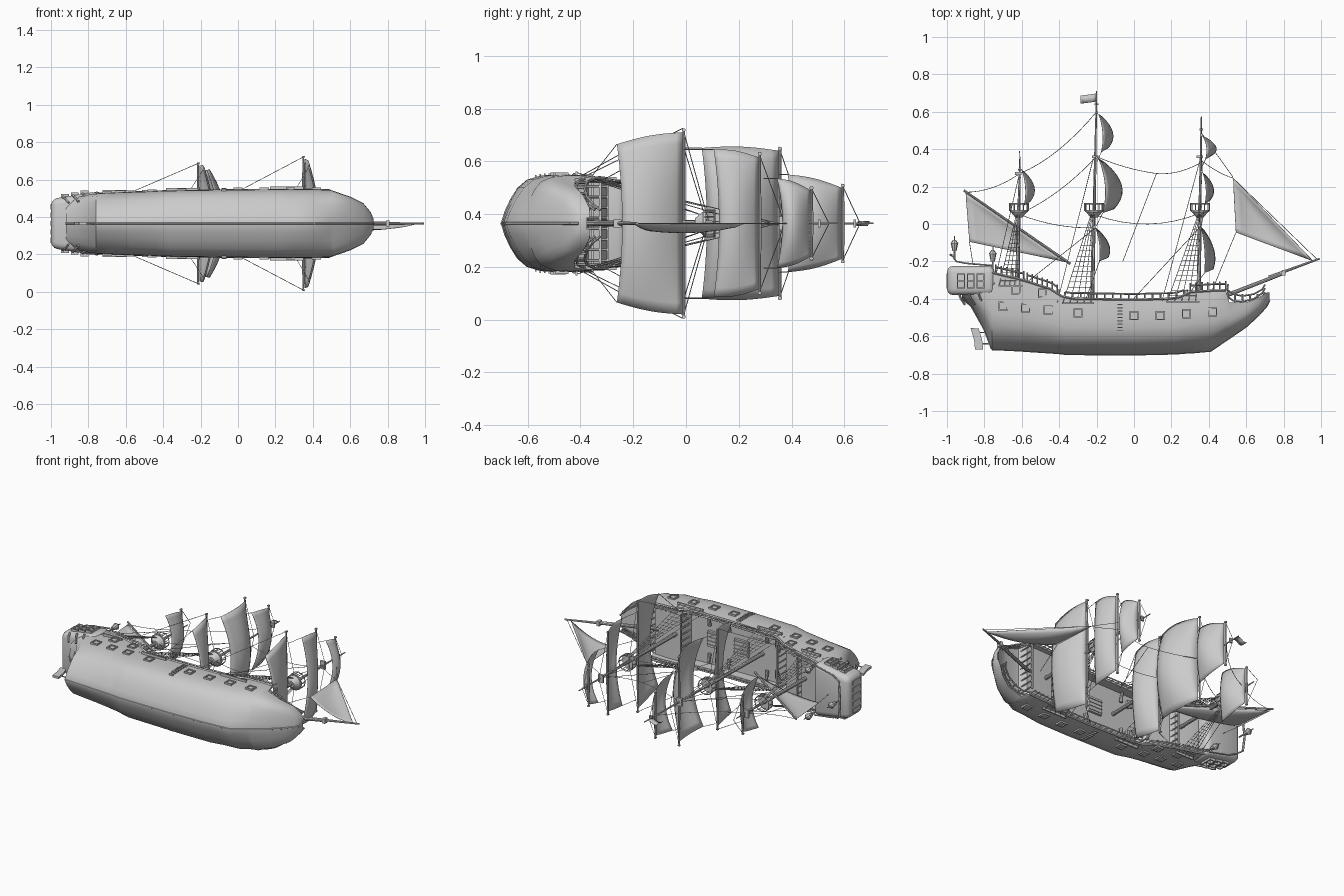
import bpy, bmesh, math
from mathutils import Vector, Matrix

if "Cube" in bpy.data.objects:
    bpy.data.objects.remove(bpy.data.objects["Cube"])

ZC = 0.365                      # ship lies on its side: +x bow, +y masthead, z = width
def P(x, y, s=0.0): return Vector((x, y, ZC + s))

def finish(name, bm, smooth=35):
    bmesh.ops.recalc_face_normals(bm, faces=bm.faces)
    me = bpy.data.meshes.new(name); bm.to_mesh(me); bm.free()
    ob = bpy.data.objects.new(name, me); bpy.context.collection.objects.link(ob)
    if smooth:
        bpy.ops.object.select_all(action='DESELECT')
        ob.select_set(True); bpy.context.view_layer.objects.active = ob
        bpy.ops.object.shade_smooth_by_angle(angle=math.radians(smooth))
    return ob

def rod(bm, p, q, r, r2=None, n=6):
    d = q - p
    m = Matrix.Translation((p + q) / 2) @ d.to_track_quat('Z', 'Y').to_matrix().to_4x4()
    bmesh.ops.create_cone(bm, cap_ends=True, segments=n, radius1=r, radius2=r if r2 is None else r2,
                          depth=d.length, matrix=m)

def path(bm, pts, r, n=4):
    for a, b in zip(pts, pts[1:]): rod(bm, a, b, r, n=n)

def box(bm, c, size):
    return bmesh.ops.create_cube(bm, size=1, matrix=Matrix.Translation(c) @ Matrix.Diagonal((*size, 1)))['verts']

def rope(bm, a, b, sag=0.0, r=0.0017):
    k = 8 if sag else 1
    path(bm, [a.lerp(b, i / k) - Vector((0, sag * 4 * (i / k) * (1 - i / k), 0)) for i in range(k + 1)], r)

# Hull: stations of x, keel, sheer, half width, deck
ST = [(-.92, -.40, -.29, .115, -.31), (-.87, -.44, -.26, .14, -.30), (-.80, -.565, -.25, .155, -.30),
      (-.76, -.672, -.255, .16, -.30), (-.68, -.675, -.275, .165, -.31), (-.59, -.68, -.295, .168, -.33),
      (-.58, -.681, -.30, .168, -.37), (-.44, -.69, -.345, .173, -.39), (-.40, -.693, -.375, .175, -.46),
      (-.36, -.698, -.395, .176, -.46), (0, -.70, -.40, .181, -.46), (.22, -.695, -.395, .183, -.46),
      (.28, -.69, -.375, .183, -.455), (.30, -.69, -.36, .183, -.39), (.41, -.68, -.352, .183, -.385),
      (.49, -.625, -.35, .18, -.385), (.51, -.612, -.42, .173, -.44), (.60, -.55, -.42, .142, -.44),
      (.67, -.485, -.39, .108, -.41), (.71, -.44, -.366, .06, -.38), (.725, -.41, -.365, .025, -.375)]
SEC = [(.04, 0), (.25, .04), (.50, .11), (.74, .20), (.91, .32), (.99, .48), (1.01, .68), (1, .85), (.98, 1)]
def hull_at(x, k):
    for a, b in zip(ST, ST[1:]):
        if a[0] <= x <= b[0]: return a[k] + (b[k] - a[k]) * (x - a[0]) / (b[0] - a[0])
def skin(x, y):                 # half width of the hull at height y
    g = (y - hull_at(x, 1)) / (hull_at(x, 2) - hull_at(x, 1))
    for a, b in zip(SEC, SEC[1:]):
        if a[1] <= g <= b[1]: return hull_at(x, 3) * (a[0] + (b[0] - a[0]) * (g - a[1]) / (b[1] - a[1]))
    return hull_at(x, 3)
bm = bmesh.new(); rings = []
for x, keel, sheer, w, deck in ST:
    half = [(f * w, keel + g * (sheer - keel)) for f, g in SEC] + [(.91 * w, sheer), (.91 * w, deck)]
    rings.append([bm.verts.new(P(x, y, s)) for s, y in half] + [bm.verts.new(P(x, y, -s)) for s, y in half[::-1]])
for a, b in zip(rings, rings[1:]):
    for i in range(len(a)):
        j = (i + 1) % len(a); bm.faces.new((a[i], a[j], b[j], b[i]))
bm.faces.new(rings[0]); bm.faces.new(rings[-1])
finish("hull", bm, 30)

bm = bmesh.new()                # keel strip and stem
path(bm, [P(x, k + .002) for x, k, *_ in ST], .006, 6)
finish("keel", bm)

bm = bmesh.new()                # rudder
outline = [(-.874, -.555), (-.83, -.56), (-.812, -.62), (-.806, -.672), (-.85, -.672), (-.855, -.62)]
f = bm.faces.new([bm.verts.new(P(x, y, -.007)) for x, y in outline])
g = bmesh.ops.extrude_face_region(bm, geom=[f])
bmesh.ops.translate(bm, verts=[v for v in g['geom'] if isinstance(v, bmesh.types.BMVert)], vec=(0, 0, .014))
for y in (-.58, -.64): rod(bm, P(-.83, y), P(-.77, y), .004)
finish("rudder", bm, 0)

# Stern gallery: rounded box narrowing aft
bm = bmesh.new()
for v in box(bm, P(-.872, -.302), (.255, .157, .345)):
    if v.co.x < -.9: v.co.z = ZC + (v.co.z - ZC) * .76
bmesh.ops.bevel(bm, geom=bm.edges[:], offset=.034, segments=3, affect='EDGES', profile=.5)
finish("stern_gallery", bm, 40)
bm = bmesh.new()                # gallery windows, brackets, top rail
for s in (-1, 1):
    for i in range(3):
        x = -.925 + .052 * i; z = s * (.148 + .0095 * i)
        for dx in (-.018, .018): box(bm, P(x + dx, -.305, z), (.006, .08, .018))
        for dy in (-.038, 0, .038): box(bm, P(x, -.305 + dy, z), (.038, .006, .018))
        path(bm, [P(x - .01, -.375, z * .96), P(x, -.40, z * .9), P(x + .02, -.43, z * .75)], .007, 6)
    path(bm, [P(-.97, -.17, s * .1), P(-.95, -.20, s * .11), P(-.90, -.21, s * .135), P(-.76, -.222, s * .16)], .005, 6)
for i in range(5):
    box(bm, P(-.998, -.305, -.09 + .045 * i), (.008, .08, .028))
path(bm, [P(-.97, -.17, -.1), P(-.98, -.165, 0), P(-.97, -.17, .1)], .007, 6)
finish("gallery_trim", bm)

bm = bmesh.new()                # lanterns
for x, y, s in ((-.96, -.17, 0), (-.755, -.225, .15), (-.755, -.225, -.15)):
    rod(bm, P(x, y - .02, s), P(x, y + .025, s), .005)
    rod(bm, P(x, y + .025, s), P(x, y + .065, s), .011, .019, 8)
    rod(bm, P(x, y + .065, s), P(x, y + .085, s), .022, .008, 8)
    rod(bm, P(x, y + .085, s), P(x, y + .105, s), .003)
finish("lanterns", bm)

bm = bmesh.new()                # bulwark rails, posts, wale and channels
for s in (-1, 1):
    side = lambda x, dy=0, f=.95: P(x, hull_at(x, 2) + dy, s * f * hull_at(x, 3))
    for x0, x1, n, h in ((-.74, -.59, 5, .03), (-.57, -.41, 6, .03), (-.37, .27, 15, .026), (.30, .49, 6, .03)):
        xs = [x0 + (x1 - x0) * i / n for i in range(n + 1)]
        path(bm, [side(x, h) for x in xs], .005)
        for x in xs: rod(bm, side(x, -.005), side(x, h + (.014 if h > .026 else 0)), .0045, n=4)
    path(bm, [side(-.76 + .0625 * i, -.004, .985) for i in range(21)], .006)
    for x, y, l in ((-.30, -.425, .17), (.26, -.415, .18), (-.66, -.33, .13)):
        box(bm, P(x, y, s * (hull_at(x, 3) + .003)), (l, .008, .022))
finish("rails", bm, 0)

bm = bmesh.new()                # gun ports, cannons, side ladder
ports = [(-.70, -.44), (-.58, -.45), (-.46, -.46), (-.30, -.475), (0, -.49), (.14, -.49), (.28, -.48), (.42, -.47),
         (-.63, -.355), (-.49, -.37)]
for s in (-1, 1):
    for x, y in ports:
        z = s * (skin(x, y) + .002)
        for d in (-.021, .021):
            box(bm, P(x + d, y, z), (.007, .048, .014)); box(bm, P(x, y + d, z), (.048, .007, .014))
        box(bm, P(x, y, z), (.03, .03, .006))
    for i in range(9): box(bm, P(-.075, -.43 - .0175 * i, s * (skin(-.075, -.43 - .0175 * i) + .003)), (.028, .006, .012))
finish("gun_ports", bm, 0)

bm = bmesh.new()                # deck fittings: hatches, bulkhead columns, stairs, deck guns
for x, l in ((-.08, .1), (.12, .08)):
    box(bm, P(x, -.455, 0), (l, .02, .1))
    for i in range(4): box(bm, P(x, -.443, -.036 + .024 * i), (l, .006, .006))
for x, y, h in ((.285, -.42, .07), (-.40, -.42, .07), (-.585, -.35, .05), (.502, -.395, .08)):
    for i in range(8): rod(bm, P(x, y - h / 2, -.14 + .04 * i), P(x, y + h / 2 + .03, -.14 + .04 * i), .005)
    box(bm, P(x, y + h / 2 + .03, 0), (.01, .008, .31))
for s in (-1, 1):
    for i in range(5): box(bm, P(-.33 - .014 * i, -.45 + .014 * i, s * .10), (.014, .012, .05))
    for x in (-.27, 0, .14): rod(bm, P(x, -.44, s * .09), P(x, -.43, s * .15), .012, .008, 8)
finish("deck_fittings", bm, 0)

bm = bmesh.new()                # beakhead rails
for s in (-1, 1):
    for k in range(3):
        y = -.345 - .035 * k
        path(bm, [P(.49, y, s * .17), P(.53, y - .03, s * .158), P(.58, y - .04 + .004 * k, s * .135),
                  P(.64, y - .03 + .01 * k, s * .1), P(.685, y - .005 + .015 * k, s * .07), P(.70, y + .02 + .015 * k, s * .05)], .005, 6)
    for x, z in ((.54, .155), (.58, .135), (.62, .113), (.66, .085)):
        rod(bm, P(x, -.43, s * z), P(x, -.375, s * z), .005)
finish("beakhead_rails", bm)

# Masts: x foot, x top, foot y, top y
masts = {"mizzen": (-.625, -.61, -.36, .36), "main": (-.225, -.20, -.46, .71), "fore": (.345, .36, -.42, .575)}
for name, (xa, xb, ya, yb) in masts.items():
    bm = bmesh.new()
    ym = .10; xm = xa + (xb - xa) * (ym - ya) / (yb - ya)
    rod(bm, P(xa, ya), P(xm, ym), .012, .010, 10); rod(bm, P(xm, ym - .04), P(xb, yb), .009, .003, 8)
    top2 = .36 if yb > .5 else .27
    box(bm, P(xb - .008, top2, 0), (.035, .014, .05)); box(bm, P(xb, yb - .07, 0), (.02, .01, .03))
    finish(name + "_mast", bm)
    bm = bmesh.new(); R = .05   # crow's nest
    rod(bm, P(xm, .035), P(xm, .065), .02, R * .9, 14); rod(bm, P(xm, .065), P(xm, .075), R, R, 14)
    ring = [(R * math.cos(i * math.pi / 6), R * math.sin(i * math.pi / 6)) for i in range(13)]
    path(bm, [P(xm + c, .108, d) for c, d in ring], .003)
    for c, d in ring[:-1]: rod(bm, P(xm + c, .07, d), P(xm + c, .112, d), .003, n=4)
    finish(name + "_crows_nest", bm)

bm = bmesh.new()
rod(bm, P(.46, -.395), P(.80, -.263), .012, .010, 10); rod(bm, P(.72, -.285), P(.993, -.185), .009, .005, 8)
box(bm, P(.80, -.26), (.02, .03, .03))
finish("bowsprit", bm)

# Square sails and yards: x, bottom y, top y, bottom half, top half, bulge, yard half
sails = {"fore_course": (.357, -.262, -.012, .30, .345, .078, .36), "fore_topsail": (.368, .105, .275, .28, .25, .06, .27),
         "fore_topgallant": (.367, .345, .472, .17, .125, .075, .14), "main_course": (-.205, -.20, -.02, .29, .31, .078, .325),
         "main_topsail": (-.193, .06, .352, .285, .275, .13, .29), "main_topgallant": (-.19, .385, .59, .185, .135, .08, .15),
         "mizzen_topsail": (-.602, .10, .29, .165, .115, .07, .13)}
ropes = bmesh.new()
for name, (x, y0, y1, wb, wt, B, yard) in sails.items():
    bm = bmesh.new(); NU, NV = 16, 10; g = []
    k = .32 if "course" in name else .2
    for j in range(NV + 1):
        v = j / NV; row = []
        for i in range(NU + 1):
            u = 2 * i / NU - 1
            bulge = B * (.3 + .7 * (1 - u * u)) * math.sin(math.pi * (k + (1 - k) * v)) ** .8 if v < 1 else 0
            w = wb + (wt - wb) * v + .01 * math.sin(math.pi * v)
            row.append(bm.verts.new(P(x + bulge, y0 + (y1 - y0) * v + .02 * (1 - u * u) * (1 - v) ** 2, u * w)))
        g.append(row)
    for j in range(NV):
        for i in range(NU): bm.faces.new((g[j][i], g[j][i + 1], g[j + 1][i + 1], g[j + 1][i]))
    finish(name, bm, 60).modifiers.new("thickness", 'SOLIDIFY').thickness = .002
    bm = bmesh.new()
    for s in (-1, 1):
        rod(bm, P(x - .008, y1 + .004, 0), P(x - .008, y1 + .004, s * yard), .007, .005, 8)
        box(bm, P(x - .008, y1 + .004, s * (yard - .006)), (.012, .014, .008))
        rope(ropes, P(x - .008, y1, s * yard), P(x - .01, y1 + .1 if y1 < .4 else y1 + .07, 0))     # lifts
        if "course" in name:    # braces and sheets
            rope(ropes, P(x, y1, s * yard), P(x - .36, hull_at(x - .36, 2), s * .17))
            rope(ropes, P(x + .02, y0, s * wb), P(x - .05, hull_at(x, 2), s * .18))
        elif "mizzen" not in name:
            rope(ropes, P(x + B * .2, y0, s * wb), P(x - .008, -.01 if y0 < .2 else y0 - .05, s * wb))
    finish(name + "_yard", bm)

# Triangular sails: corners a (peak), b, c with a sideways belly
def triangle_sail(name, a, b, c, belly):
    bm = bmesh.new(); N = 12; rows = []
    for i in range(N + 1):
        t = i / N; row = []
        for j in range(i + 1):
            f = j / i if i else 0
            q = a.lerp(b, t).lerp(a.lerp(c, t), f)
            q.z += belly * 4 * f * (1 - f) * t * (1.4 - t) * 1.6
            row.append(bm.verts.new(q))
        rows.append(row)
    for i in range(N):
        for j in range(i + 1):
            bm.faces.new((rows[i][j], rows[i + 1][j], rows[i + 1][j + 1]))
            if j < i: bm.faces.new((rows[i][j], rows[i + 1][j + 1], rows[i][j + 1]))
    finish(name, bm, 60).modifiers.new("thickness", 'SOLIDIFY').thickness = .002
triangle_sail("jib", P(.53, .245), P(.545, -.045), P(.96, -.20), -.045)
triangle_sail("lateen_sail", P(-.90, .165), P(-.88, -.095), P(-.36, -.205), -.03)
bm = bmesh.new()
rod(bm, P(-.91, .18, .006), P(-.34, -.213, .006), .006, .007, 8)
finish("lateen_yard", bm)

bm = bmesh.new()                # flag
cols = [[bm.verts.new(P(-.2 - .085 * i / 8, y - .012 * i / 8, .008 * math.sin(i * .8))) for y in (.655, .698)] for i in range(9)]
for a, b in zip(cols, cols[1:]): bm.faces.new((a[0], b[0], b[1], a[1]))
finish("flag", bm, 60).modifiers.new("thickness", 'SOLIDIFY').thickness = .002

# Shrouds with ratlines
for xm, x0, x1, yb in ((-.218, -.38, -.23, -.42), (.355, .18, .33, -.41), (-.617, -.72, -.61, -.325)):
    for s in (-1, 1):
        lines = [(P(x0 + (x1 - x0) * k / 4, yb, s * (hull_at(x0, 3) + .009)), P(xm - .012 + .004 * k, .05, s * .035)) for k in range(5)]
        for a, b in lines: rope(ropes, a, b)
        for i in range(1, 15):
            path(ropes, [a.lerp(b, i / 17) for a, b in lines], .0013)
        rope(ropes, P(xm, .07, s * .045), P(xm + .01, .33 if xm > -.5 else .25, 0))
        rope(ropes, P(x0 - .03, yb, s * hull_at(x0, 3)), P(xm, .35 if xm > -.5 else .25))
# Stays between masts and to the bowsprit
for a, b, sag in (((-.2, .36), (.12, .27), .012), ((.12, .27), (.36, .33), .02), ((.12, .27), (-.06, -.20), 0),
                  ((-.2, .60), (-.61, .27), .04), ((-.21, .05), (.36, .06), .055),
                  ((.365, .48), (.53, .25), .0), ((.53, .245), (.98, -.19), 0), ((-.61, .27), (-.90, .17), .025),
                  ((.36, .34), (.53, .245), .01), ((-.61, .05), (-.22, -.02), .02), ((.545, -.045), (.42, -.35), 0),
                  ((-.88, -.095), (-.86, -.22), 0), ((-.2, .36), (-.60, .06), .03)):
    rope(ropes, P(*a), P(*b), sag)
finish("rigging", ropes, 0)
